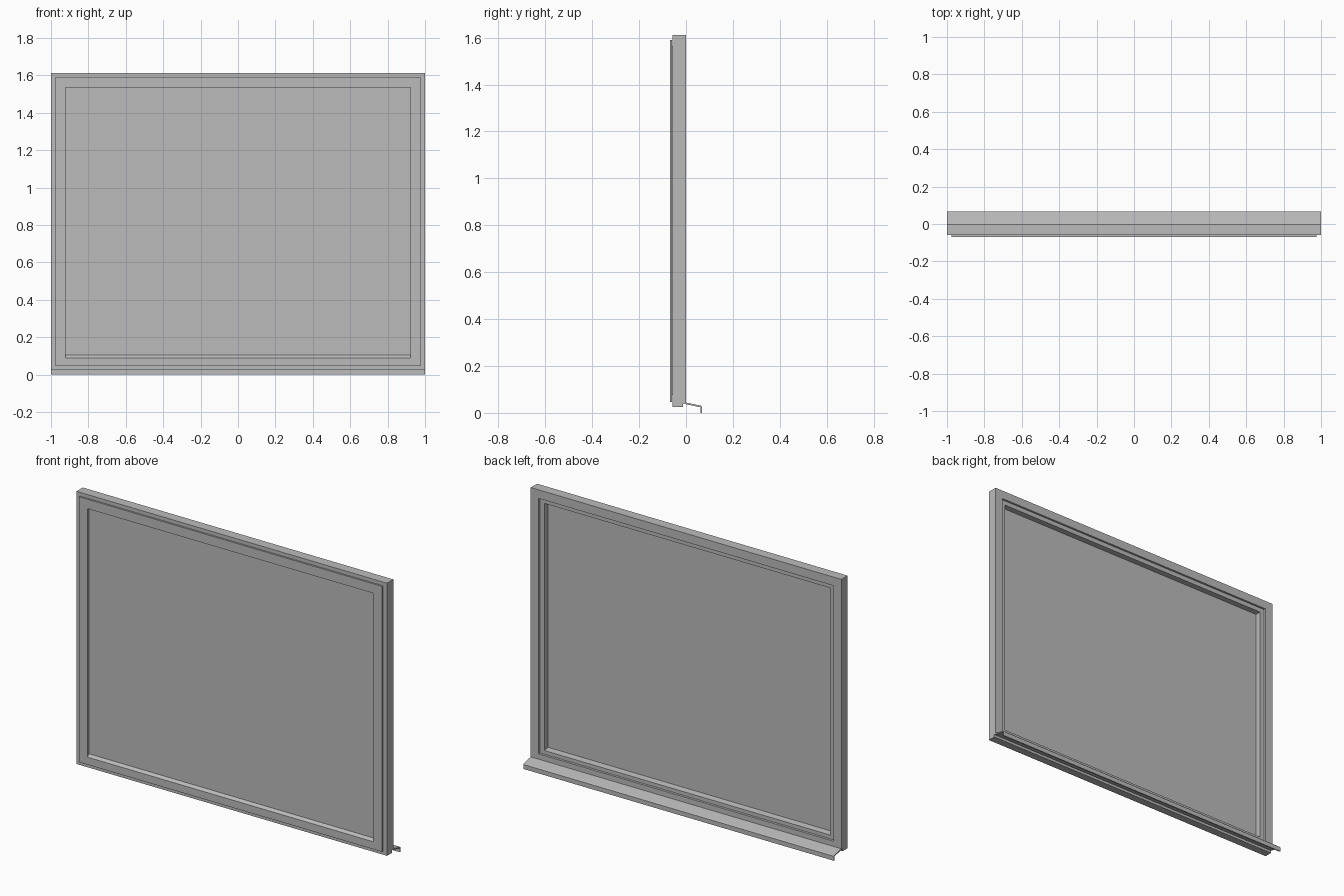
import bpy, bmesh

cube = bpy.data.objects.get("Cube")
if cube:
    bpy.data.objects.remove(cube, do_unlink=True)

grey = bpy.data.materials.new("window_grey")
grey.use_nodes = True
colour = (0.5, 0.5, 0.5, 1)
grey.diffuse_color = colour
grey.node_tree.nodes["Principled BSDF"].inputs["Base Color"].default_value = colour


def finish(name, bm):
    bmesh.ops.recalc_face_normals(bm, faces=bm.faces[:])
    mesh = bpy.data.meshes.new(name)
    bm.to_mesh(mesh)
    bm.free()
    mesh.materials.append(grey)
    obj = bpy.data.objects.new(name, mesh)
    bpy.context.collection.objects.link(obj)
    return obj


def ring(name, half, low, high, profile):
    """Mitred rectangular frame; profile holds (inset, y, bottom inset)."""
    bm = bmesh.new()
    loops = []
    for inset, y, base in profile:
        x, b, t = half - inset, low + base, high - inset
        loops.append([bm.verts.new((px, y, pz))
                      for px, pz in ((-x, b), (x, b), (x, t), (-x, t))])
    for i, a in enumerate(loops):
        c = loops[(i + 1) % len(loops)]
        for j in range(4):
            k = (j + 1) % 4
            bm.faces.new((a[j], a[k], c[k], c[j]))
    return finish(name, bm)


def extrude_x(name, half, section):
    """Prism along x from a (y, z) section."""
    bm = bmesh.new()
    face = bm.faces.new([bm.verts.new((-half, y, z)) for y, z in section])
    moved = bmesh.ops.extrude_face_region(bm, geom=[face])["geom"]
    bmesh.ops.translate(bm, vec=(2 * half, 0, 0),
                        verts=[v for v in moved if isinstance(v, bmesh.types.BMVert)])
    return finish(name, bm)


def slab(name, half, y0, y1, z0, z1):
    return extrude_x(name, half, [(y0, z0), (y1, z0), (y1, z1), (y0, z1)])


# Fixed outer frame, notched along the bottom for the sill
frame = ring("outer_frame", 1, 0.025, 1.612,
             [(0, -0.058, 0), (0, 0, 0), (0.05, 0, 0.05), (0.05, -0.058, 0.05)])
cutter = slab("sill_notch_cutter", 1.1, -0.012, 0.1, -0.1, 0.04)
cutter.hide_render = True
cutter.hide_set(True)
notch = frame.modifiers.new("sill_notch", 'BOOLEAN')
notch.operation = 'DIFFERENCE'
notch.solver = 'EXACT'
notch.object = cutter

# Sash with an overlapping front lip and a sloped bottom edge
ring("sash", 0.976, 0.046, 1.591,
     [(0, -0.069, 0), (0, -0.059, 0), (0.027, -0.059, 0.03), (0.027, -0.012, 0.03),
      (0.055, -0.012, 0.052), (0.055, -0.055, 0.058), (0.055, -0.069, 0.044)])

# Pane set close to the front
slab("glass_pane", 0.93, -0.055, -0.047, 0.095, 1.545)

# Bent sill with a drip edge
extrude_x("sill", 1, [(-0.012, 0.04), (-0.012, 0.047), (0, 0.044), (0.063, 0.031),
                      (0.068, 0.026), (0.068, 0), (0.062, 0), (0.062, 0.024), (0, 0.037)])
